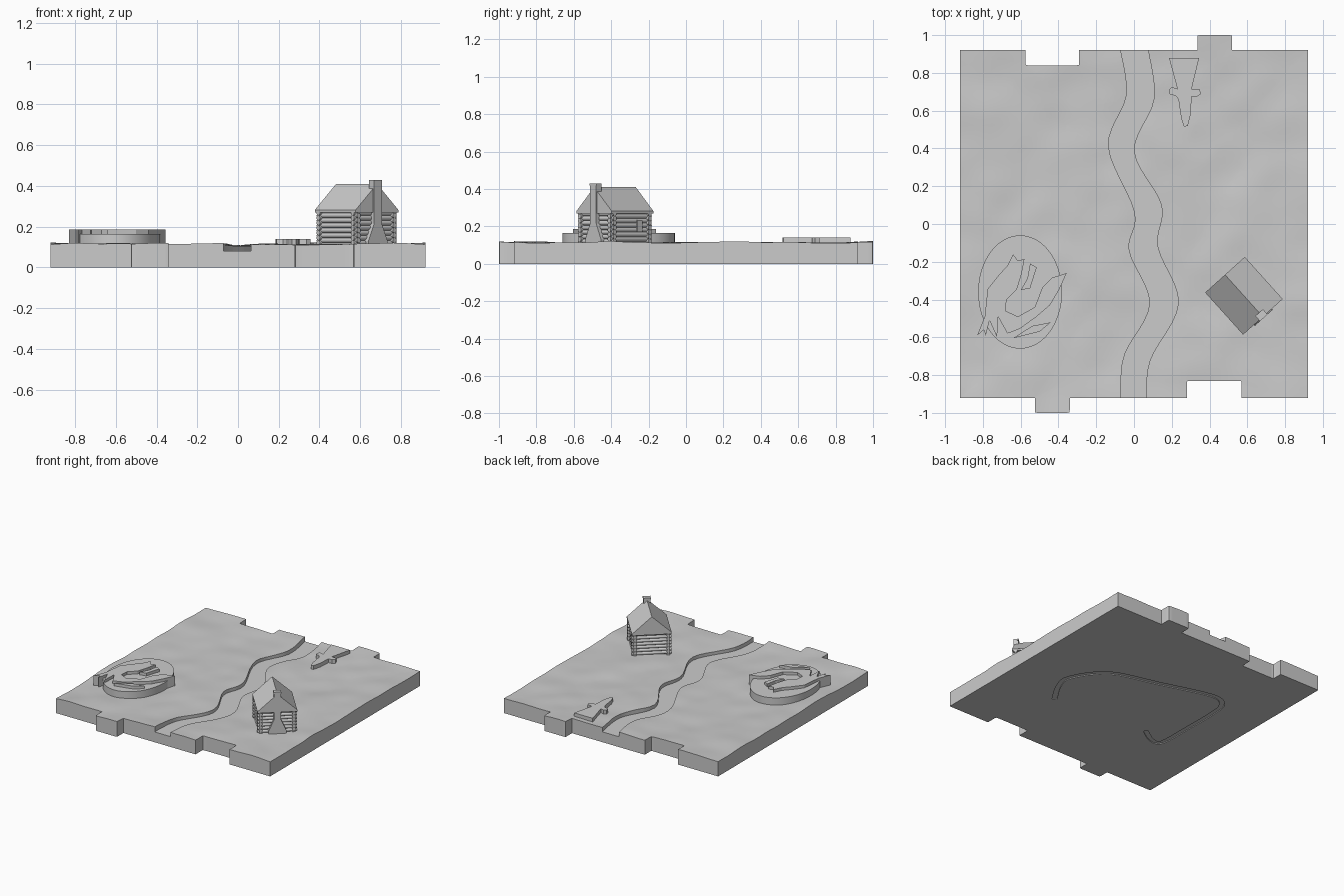
import bpy
import bmesh
import math
from mathutils import Matrix, Vector, noise

if "Cube" in bpy.data.objects:
    bpy.data.objects.remove(bpy.data.objects["Cube"], do_unlink=True)

stone = bpy.data.materials.new("light_grey")
stone.use_nodes = True
stone.diffuse_color = (0.6, 0.6, 0.6, 1)
stone.node_tree.nodes["Principled BSDF"].inputs["Base Color"].default_value = (0.6, 0.6, 0.6, 1)


def finish(bm, name, matrix=None):
    bmesh.ops.recalc_face_normals(bm, faces=bm.faces)
    if bm.calc_volume(signed=True) < 0:
        bmesh.ops.reverse_faces(bm, faces=bm.faces)
    mesh = bpy.data.meshes.new(name)
    bm.to_mesh(mesh)
    bm.free()
    if matrix:
        mesh.transform(matrix)
    mesh.materials.append(stone)
    obj = bpy.data.objects.new(name, mesh)
    bpy.context.collection.objects.link(obj)
    return obj


def fill(bm, z, *loops):
    """Level surface inside the first loop, with the other loops as holes."""
    edges = []
    for loop in loops:
        verts = [bm.verts.new((x, y, z)) for x, y in loop]
        edges += [bm.edges.new((verts[i - 1], verts[i])) for i in range(len(verts))]
    bmesh.ops.triangle_fill(bm, edges=edges, use_beauty=True)


def wall(bm, path, low, high):
    """Upright strip along a path."""
    rows = [[bm.verts.new((x, y, z)) for x, y in path] for z in (low, high)]
    for i in range(len(path) - 1):
        bm.faces.new((rows[0][i], rows[0][i + 1], rows[1][i + 1], rows[1][i]))


def prism(name, points, low, high, matrix=None):
    """Extrude an outline from low to high."""
    bm = bmesh.new()
    fill(bm, low, points)
    fill(bm, high, points)
    wall(bm, points + points[:1], low, high)
    bmesh.ops.remove_doubles(bm, verts=bm.verts, dist=1e-5)
    return finish(bm, name, matrix)


def smooth_path(points, steps=6):
    """Pass a soft curve through the points."""
    pts = [Vector(p) for p in points]
    pts = [pts[0]] + pts + [pts[-1]]
    out = []
    for a, b, c, d in zip(pts, pts[1:], pts[2:], pts[3:]):
        for i in range(steps):
            t = i / steps
            out.append(0.5 * (2 * b + (c - a) * t + (2 * a - 5 * b + 4 * c - d) * t * t
                              + (3 * b - a - 3 * c + d) * t ** 3))
    return out + [pts[-1]]


def ribbon(points, width):
    """Outline of a band that follows a path."""
    sides = [], []
    for i, p in enumerate(points):
        along = points[min(i + 1, len(points) - 1)] - points[max(i - 1, 0)]
        across = Vector((-along.y, along.x)).normalized() * width / 2
        sides[0].append(p + across)
        sides[1].append(p - across)
    return sides[0] + sides[1][::-1]


def shade(obj, angle=30):
    bpy.ops.object.select_all(action='DESELECT')
    obj.select_set(True)
    bpy.context.view_layer.objects.active = obj
    bpy.ops.object.shade_smooth_by_angle(angle=math.radians(angle))


S, BED, TOP = 0.92, 0.08, 0.11


def round_tabs(points, r=0.015):
    """Soften the corners that lie off the main square."""
    pts = [Vector(p) for p in points]
    out = []
    for i, p in enumerate(pts):
        if abs(abs(p.y) - S) < 0.01:
            out.append(p)
            continue
        a = p + (pts[i - 1] - p).normalized() * r
        b = p + (pts[i + 1] - p).normalized() * r
        out += [a, (a + b) * 0.15 + p * 0.7, b]
    return out


def ground_height(x, y):
    bumps = noise.noise(Vector((x * 2.6, y * 2.6, 4))) * 0.01
    bumps += noise.noise(Vector((x * 6, y * 6, 9))) * 0.006
    return 0.108 + bumps + 0.01 * max(abs(x), abs(y)) ** 4


# Tile edges, each running from one river mouth to the other
west_edge = round_tabs([(-0.07, S), (-0.29, S), (-0.29, 0.84), (-0.575, 0.84), (-0.575, S),
                        (-S, S), (-S, -S), (-0.525, -S), (-0.525, -1), (-0.34, -1),
                        (-0.34, -S), (-0.07, -S)])
east_edge = round_tabs([(0.065, -S), (0.28, -S), (0.28, -0.83), (0.57, -0.83), (0.57, -S),
                        (S, -S), (S, S), (0.52, S), (0.52, 1), (0.335, 1),
                        (0.335, S), (0.075, S)])
# River banks, from back to front
west_bank = smooth_path([(-0.07, S), (-0.04, 0.68), (-0.135, 0.41), (0.005, 0.06),
                         (-0.025, -0.14), (0.085, -0.42), (-0.045, -0.68), (-0.07, -0.84),
                         (-0.07, -S)])
east_bank = smooth_path([(0.075, S), (0.105, 0.66), (0.0, 0.385), (0.145, 0.1),
                         (0.125, -0.12), (0.235, -0.42), (0.085, -0.72), (0.065, -S)])
# Curved groove under the tile
groove = ribbon(smooth_path([(0.42, -0.37), (0.52, -0.2), (0.53, -0.06), (0.36, 0.16),
                             (0, 0.27), (-0.4, 0.38), (-0.53, 0.33), (-0.56, 0.2),
                             (-0.56, -0.1), (-0.55, -0.35), (-0.47, -0.37),
                             (-0.36, -0.3)], 4), 0.035)

# Ground tile with river bed
bm = bmesh.new()
fill(bm, TOP, west_edge + west_bank[-2:0:-1])
fill(bm, TOP, east_edge + east_bank[1:-1])
fill(bm, BED, west_bank + east_bank[::-1])
fill(bm, 0, west_edge + east_edge, groove)
fill(bm, 0.006, groove)
wall(bm, groove + groove[:1], 0, 0.006)
for edge, bank in ((west_edge, west_bank), (east_edge, east_bank)):
    wall(bm, edge, 0, TOP)
    wall(bm, bank, BED, TOP)
for end in (0, -1):
    wall(bm, [west_bank[end], east_bank[end]], 0, BED)
bmesh.ops.remove_doubles(bm, verts=bm.verts, dist=1e-5)

# Slice the upper surface finely, then roll it into low hills
for axis in (Vector((1, 0, 0)), Vector((0, 1, 0))):
    for i in range(-24, 25):
        faces = [f for f in bm.faces if any(v.co.z > BED + 0.01 for v in f.verts)]
        geom = {g for f in faces for g in (f, *f.edges, *f.verts)}
        bmesh.ops.bisect_plane(bm, geom=list(geom), dist=1e-5,
                               plane_co=axis * (i * 0.04 + 0.003), plane_no=axis)
for v in bm.verts:
    if v.co.z > BED + 0.01:
        v.co.z = ground_height(v.co.x, v.co.y)
shade(finish(bm, "ground_tile"))

# Oval plinth with a swirling flame relief
oval = [(-0.603 + 0.222 * math.cos(a), -0.36 + 0.3 * math.sin(a))
        for a in (math.tau * i / 64 for i in range(64))]
shade(prism("oval_plinth", oval, 0.05, 0.165))
swirl = [(-0.83, -0.59), (-0.79, -0.49), (-0.775, -0.345), (-0.72, -0.275), (-0.67, -0.22),
         (-0.64, -0.16), (-0.615, -0.195), (-0.58, -0.185), (-0.595, -0.265), (-0.62, -0.345),
         (-0.675, -0.4), (-0.68, -0.46), (-0.615, -0.49), (-0.525, -0.44), (-0.485, -0.335),
         (-0.435, -0.285), (-0.357, -0.26), (-0.395, -0.345), (-0.445, -0.43), (-0.515, -0.49),
         (-0.605, -0.555), (-0.67, -0.58), (-0.72, -0.49), (-0.725, -0.6), (-0.765, -0.51),
         (-0.785, -0.59), (-0.795, -0.56)]
prism("swirl_relief", swirl, 0.08, 0.187)
prism("short_flame", [(-0.55, -0.21), (-0.515, -0.23), (-0.55, -0.34), (-0.6, -0.35),
                      (-0.565, -0.29)], 0.12, 0.187)
prism("lower_flame", [(-0.44, -0.52), (-0.5, -0.57), (-0.64, -0.605), (-0.54, -0.54)],
      0.12, 0.187)

# Flat dagger-shaped marker
prism("dagger_marker", [(0.185, 0.88), (0.345, 0.88), (0.305, 0.715), (0.345, 0.715),
                        (0.355, 0.69), (0.335, 0.675), (0.305, 0.675), (0.3, 0.58),
                        (0.285, 0.52), (0.265, 0.515), (0.25, 0.56), (0.235, 0.66),
                        (0.22, 0.68), (0.19, 0.685), (0.185, 0.71), (0.2, 0.725),
                        (0.23, 0.715)], 0.08, 0.14)

# Cabin frame: local x runs along the ridge; upright maps a (y, z) outline along x
cabin = Matrix.Translation((0.582, -0.38, 0)) @ Matrix.Rotation(math.radians(-48), 4, 'Z')
upright = cabin @ Matrix(((0, 0, 1, 0), (1, 0, 0, 0), (0, 1, 0, 0), (0, 0, 0, 1)))
HL, HW, R = 0.148, 0.14, 0.0125

# Log walls with crossed ends
bm = bmesh.new()
for turn, length, offset, lift in ((0, HL, HW - 0.022, 0), (1, HW, HL - 0.022, R)):
    for i in range(7):
        for side in (-1, 1):
            place = (Matrix.Rotation(turn * math.pi / 2, 4, 'Z')
                     @ Matrix.Translation((0, side * offset, 0.108 + lift + i * 0.0245))
                     @ Matrix.Rotation(math.pi / 2, 4, 'Y'))
            bmesh.ops.create_cone(bm, cap_ends=True, segments=12, radius1=R, radius2=R,
                                  depth=length * 2, matrix=place)
shade(finish(bm, "log_walls", cabin), 40)
IL, IW = HL - 0.022, HW - 0.022
prism("cabin_core", [(-IL, -IW), (IL, -IW), (IL, IW), (-IL, IW)], 0.08, 0.275, cabin)

# Roof, chimney and window
prism("gable_roof", [(-0.141, 0.27), (0.141, 0.27), (0.141, 0.282), (0, 0.41),
                     (-0.141, 0.282)], -0.15, 0.15, upright)
half = [(0.063, 0.09), (0.063, 0.13), (0.025, 0.215), (0.025, 0.418), (0.027, 0.418),
        (0.027, 0.43)]
prism("chimney", half + [(-y, z) for y, z in half[::-1]], 0.12, 0.157, upright)
prism("side_window", [(-0.075, HW - 0.012), (-0.04, HW - 0.012), (-0.04, HW - 0.004),
                      (-0.075, HW - 0.004)], 0.17, 0.235, cabin)
